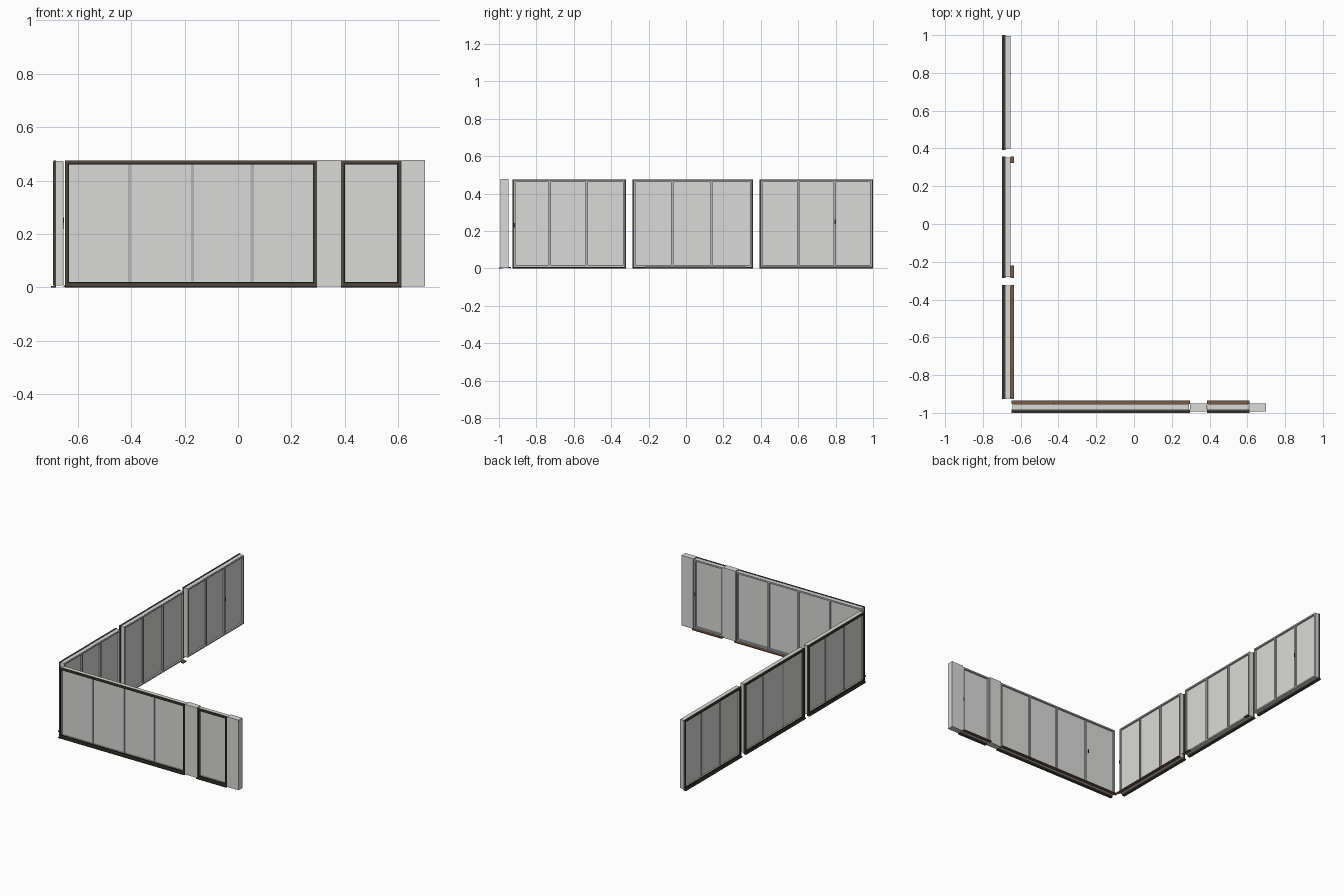
import bpy

if "Cube" in bpy.data.objects:
    bpy.data.objects.remove(bpy.data.objects["Cube"], do_unlink=True)


def material(name, rgb):
    m = bpy.data.materials.new(name)
    m.use_nodes = True
    m.diffuse_color = (*rgb, 1)
    m.node_tree.nodes["Principled BSDF"].inputs["Base Color"].default_value = (*rgb, 1)
    return m


LIGHT = material("light grey", (0.7, 0.7, 0.68))
MID = material("mid grey", (0.47, 0.47, 0.48))
OLIVE = material("dark olive", (0.06, 0.058, 0.044))
BAND = material("olive brown", (0.095, 0.07, 0.045))
BLACK = material("near black", (0.02, 0.02, 0.018))
BROWN = material("brown", (0.19, 0.1, 0.058))
H = 0.475


# Each wall maps (along, depth from outside, height) to the world
def front(u, d, z):
    return (u, d - 1, z)


def side(u, d, z):
    return (d - 0.7, u, z)


def boxes(name, mat, wall, items):
    """One object made of boxes given as (u0, u1, d0, d1, z0, z1)."""
    verts, faces = [], []
    for u0, u1, d0, d1, z0, z1 in items:
        n = len(verts)
        verts += [wall(u, d, z) for z in (z0, z1) for d in (d0, d1) for u in (u0, u1)]
        quads = [(0, 2, 3, 1), (4, 5, 7, 6), (0, 1, 5, 4), (2, 6, 7, 3), (0, 4, 6, 2), (1, 3, 7, 5)]
        for q in quads:
            q = q if wall is front else q[::-1]
            faces.append([n + i for i in q])
    me = bpy.data.meshes.new(name)
    me.from_pydata(verts, [], faces)
    me.materials.append(mat)
    ob = bpy.data.objects.new(name, me)
    bpy.context.collection.objects.link(ob)


def ring(u0, u1, d0, d1, z0, z1, w):
    """Four bars of width w around a rectangle."""
    return [(u0, u0 + w, d0, d1, z0, z1), (u1 - w, u1, d0, d1, z0, z1),
            (u0 + w, u1 - w, d0, d1, z0, z0 + w), (u0 + w, u1 - w, d0, d1, z1 - w, z1)]


def window(name, wall, u0, u1, mullions, sills):
    # Outer trim: olive ring with dark edge beads and a raised brown band
    boxes(name + "_outer_trim", OLIVE, wall, ring(u0, u1, 0.009, 0.019, 0.006, H, 0.013))
    boxes(name + "_trim_bead", BLACK, wall,
          ring(u0 + 0.009, u1 - 0.009, 0.008, 0.018, 0.015, H - 0.009, 0.005))
    boxes(name + "_trim_band", BAND, wall,
          ring(u0 + 0.004, u1 - 0.004, 0.007, 0.01, 0.01, H - 0.004, 0.005))
    # Body frame and its inner face
    a, b = u0 + 0.004, u1 - 0.004
    boxes(name + "_frame", LIGHT, wall, ring(a, b, 0.019, 0.044, 0.008, H - 0.002, 0.011))
    boxes(name + "_inner_face", MID, wall,
          ring(a + 0.001, b - 0.001, 0.044, 0.047, 0.009, H - 0.003, 0.01))
    boxes(name + "_glass", LIGHT, wall, [(a, b, 0.026, 0.036, 0.012, H - 0.005)])
    if mullions:
        boxes(name + "_mullions", MID, wall,
              [(m - 0.006, m + 0.006, 0.023, 0.045, 0.018, H - 0.012) for m in mullions])
    # Floor rail and inside sills
    boxes(name + "_rail", OLIVE, wall, [(u0, u1, 0, 0.019, 0, 0.006)])
    if sills:
        boxes(name + "_sill", BROWN, wall, [(s, e, 0.046, 0.065, 0.001, 0.008) for s, e in sills])


def handle(name, wall, u, z):
    boxes(name, BLACK, wall, [(u - 0.003, u + 0.003, 0.044, 0.049, z - 0.012, z + 0.012)])


# Front wall
window("front_window", front, -0.648, 0.296, [-0.406, -0.17, 0.053], [(-0.648, 0.296)])
window("door", front, 0.386, 0.611, [], [(0.386, 0.611)])
boxes("middle_pier", LIGHT, front, [(0.296, 0.386, 0.008, 0.05, 0.003, 0.477)])
boxes("end_pier", LIGHT, front, [(0.611, 0.699, 0.008, 0.05, 0.003, 0.477)])

# Side wall
window("side_window_near", side, -0.927, -0.322, [-0.728, -0.53], [(-0.927, -0.322)])
window("side_window_middle", side, -0.285, 0.357, [-0.073, 0.137],
       [(-0.285, -0.22), (0.322, 0.357)])
window("side_window_far", side, 0.393, 1.0, [0.6, 0.795], [])

# Handles
handle("door_handle", front, 0.6, 0.24)
handle("front_window_handle", front, -0.425, 0.24)
handle("near_window_handle", side, -0.918, 0.23)
handle("far_window_handle", side, 0.797, 0.25)
